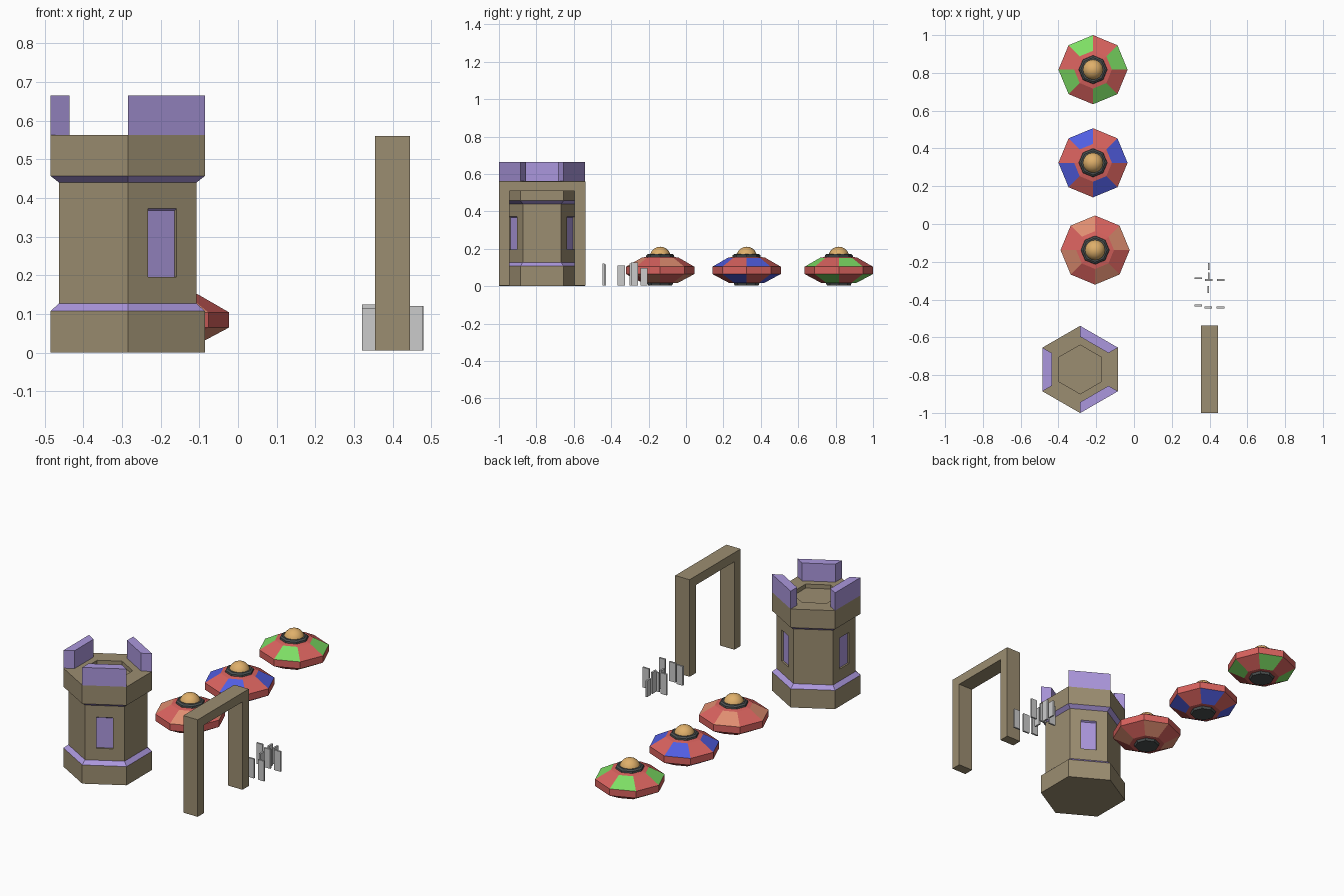
import bpy, bmesh
from math import cos, sin, pi, radians
from mathutils import Vector

if "Cube" in bpy.data.objects:
    bpy.data.objects.remove(bpy.data.objects["Cube"])


def material(name, rgb):
    m = bpy.data.materials.new(name)
    m.diffuse_color = (*[(c / 255) ** 2.2 for c in rgb], 1)
    m.use_nodes = True
    m.node_tree.nodes["Principled BSDF"].inputs["Base Color"].default_value = m.diffuse_color
    return m


STONE = material("stone", (154, 140, 112))
PURPLE = material("purple_trim", (170, 150, 220))
RED = material("red_hull", (215, 98, 94))
DARK = material("dark_metal", (75, 80, 80))
AMBER = material("amber_dome", (222, 174, 106))
SALMON = material("salmon_panel", (222, 140, 112))
BLUE = material("blue_panel", (82, 94, 224))
GREEN = material("green_panel", (124, 220, 100))


def finish(name, bm, mats, loc=(0, 0, 0)):
    bmesh.ops.remove_doubles(bm, verts=bm.verts, dist=1e-5)
    bmesh.ops.recalc_face_normals(bm, faces=bm.faces)
    me = bpy.data.meshes.new(name)
    bm.to_mesh(me)
    bm.free()
    for m in mats:
        me.materials.append(m)
    ob = bpy.data.objects.new(name, me)
    ob.location = loc
    bpy.context.collection.objects.link(ob)
    return ob


def face(bm, pts, mat=0):
    f = bm.faces.new([bm.verts.new(p) for p in pts])
    f.material_index = mat
    return f


def lathe(bm, profile, sides, start, mat_of, skip=lambda ring, side: False):
    """Revolve (radius, z) points into flat faces with capped ends."""
    def pt(i, k):
        r, z = profile[i]
        a = start + 2 * pi * k / sides
        return Vector((r * cos(a), r * sin(a), z))
    for i in range(len(profile) - 1):
        for k in range(sides):
            if not skip(i, k):
                face(bm, [pt(i, k), pt(i, k + 1), pt(i + 1, k + 1), pt(i + 1, k)], mat_of(i, k))
    for i in (0, len(profile) - 1):
        face(bm, [pt(i, k) for k in range(sides)], mat_of(i, 0))


def box(name, lo, hi):
    bm = bmesh.new()
    bmesh.ops.create_cube(bm, size=1)
    for v in bm.verts:
        v.co = [(a + b) / 2 + c * (b - a) for a, b, c in zip(lo, hi, v.co)]
    return finish(name, bm, [])


# Tower: hexagonal body, side k spans angles -30+60k to 30+60k
TOWER = (-0.285, -0.77, 0)
K = 1 / cos(pi / 6)
AP = 0.178
special = (1, 3, 5)
profile = [(0.2 * K, 0), (0.2 * K, 0.107), (AP * K, 0.127), (AP * K, 0.44),
           (0.2 * K, 0.457), (0.2 * K, 0.563), (0.112 * K, 0.563), (0.112 * K, 0.54)]
bm = bmesh.new()
lathe(bm, profile, 6, -pi / 6, lambda i, k: 1 if i in (1, 3) else 0,
      lambda i, k: i == 2 and k in special)

# Recessed windows on alternate sides
for k in special:
    n = Vector((cos(k * pi / 3), sin(k * pi / 3), 0))
    t = Vector((-n.y, n.x, 0))

    def rect(w, z0, z1, depth):
        return [n * (AP - depth) + t * x + Vector((0, 0, z))
                for x, z in ((-w, z0), (w, z0), (w, z1), (-w, z1))]
    wall = rect(AP * K / 2, 0.127, 0.44, 0)
    opening = rect(0.043, 0.195, 0.373, 0)
    back = rect(0.043, 0.195, 0.367, 0.01)
    for j in range(4):
        h = (j + 1) % 4
        face(bm, [wall[j], wall[h], opening[h], opening[j]])
        face(bm, [opening[j], opening[h], back[h], back[j]], 1 if j == 2 else 0)
    face(bm, back, 1)
finish("tower", bm, [STONE, PURPLE], TOWER)

# Battlements: wedge blocks on the same alternate sides
for k in special:
    bm = bmesh.new()
    a0, a1 = [radians(60 * k + d) for d in (-30, 30)]
    outline = [(r * K * cos(a), r * K * sin(a))
               for r, a in ((0.2, a0), (0.2, a1), (0.15, a1), (0.15, a0))]
    f = face(bm, [(x, y, 0.563) for x, y in outline])
    ext = bmesh.ops.extrude_face_region(bm, geom=[f], use_keep_orig=True)
    for v in ext["geom"]:
        if isinstance(v, bmesh.types.BMVert):
            v.co.z = 0.665
    finish("battlement", bm, [PURPLE], TOWER)

# Archway: one profile extruded along x
bm = bmesh.new()
outline = [(-1.0, 0.005), (-0.943, 0.005), (-0.943, 0.508), (-0.595, 0.508),
           (-0.595, 0.005), (-0.538, 0.005), (-0.538, 0.56), (-1.0, 0.56)]
f = face(bm, [(0.354, y, z) for y, z in outline])
ext = bmesh.ops.extrude_face_region(bm, geom=[f], use_keep_orig=True)
for v in ext["geom"]:
    if isinstance(v, bmesh.types.BMVert):
        v.co.x = 0.445
finish("archway", bm, [STONE])

# Saucers: octagonal hull with alternating panels, dark collar and foot, dome
hull = [(0.095, 0.018), (0.183, 0.065), (0.183, 0.104), (0.1, 0.152), (0.074, 0.157)]


def saucer(x, y, panel):
    loc = (x, y, 0)
    bm = bmesh.new()
    lathe(bm, hull, 8, 0,
          lambda i, k: 1 if (i == 2 and k % 2 == 0) or (i == 0 and k % 2 == 1) else 0)
    ob = finish("saucer_hull", bm, [RED, panel], loc)
    for p in ob.data.polygons:
        if len(p.vertices) == 8:
            p.material_index = 0
    for name, prof in (("saucer_collar", [(0.076, 0.155), (0.074, 0.166), (0.064, 0.173)]),
                       ("saucer_foot", [(0.064, 0.005), (0.07, 0.02)])):
        bm = bmesh.new()
        lathe(bm, prof, 8, 0, lambda i, k: 0)
        finish(name, bm, [DARK], loc)
    bm = bmesh.new()
    bmesh.ops.create_uvsphere(bm, u_segments=16, v_segments=10, radius=0.056)
    bmesh.ops.delete(bm, geom=[v for v in bm.verts if v.co.z < -0.001], context='VERTS')
    for f in bm.faces:
        f.smooth = True
    finish("saucer_dome", bm, [AMBER], (x, y, 0.155))


saucer(-0.206, -0.138, SALMON)
saucer(-0.217, 0.324, BLUE)
saucer(-0.217, 0.817, GREEN)

# Thin standing slabs: facing front/back, then facing sideways
for x, y, top in ((0.34, -0.287, 0.125), (0.395, -0.297, 0.115), (0.46, -0.297, 0.12),
                  (0.34, -0.432, 0.115), (0.393, -0.442, 0.115), (0.458, -0.442, 0.12)):
    box("slab", (x - 0.02, y - 0.005, 0.005), (x + 0.02, y + 0.005, top))
for x, y, top in ((0.396, -0.225, 0.098), (0.396, -0.275, 0.127), (0.393, -0.346, 0.11)):
    box("slab", (x - 0.005, y - 0.019, 0.005), (x + 0.005, y + 0.019, top))
